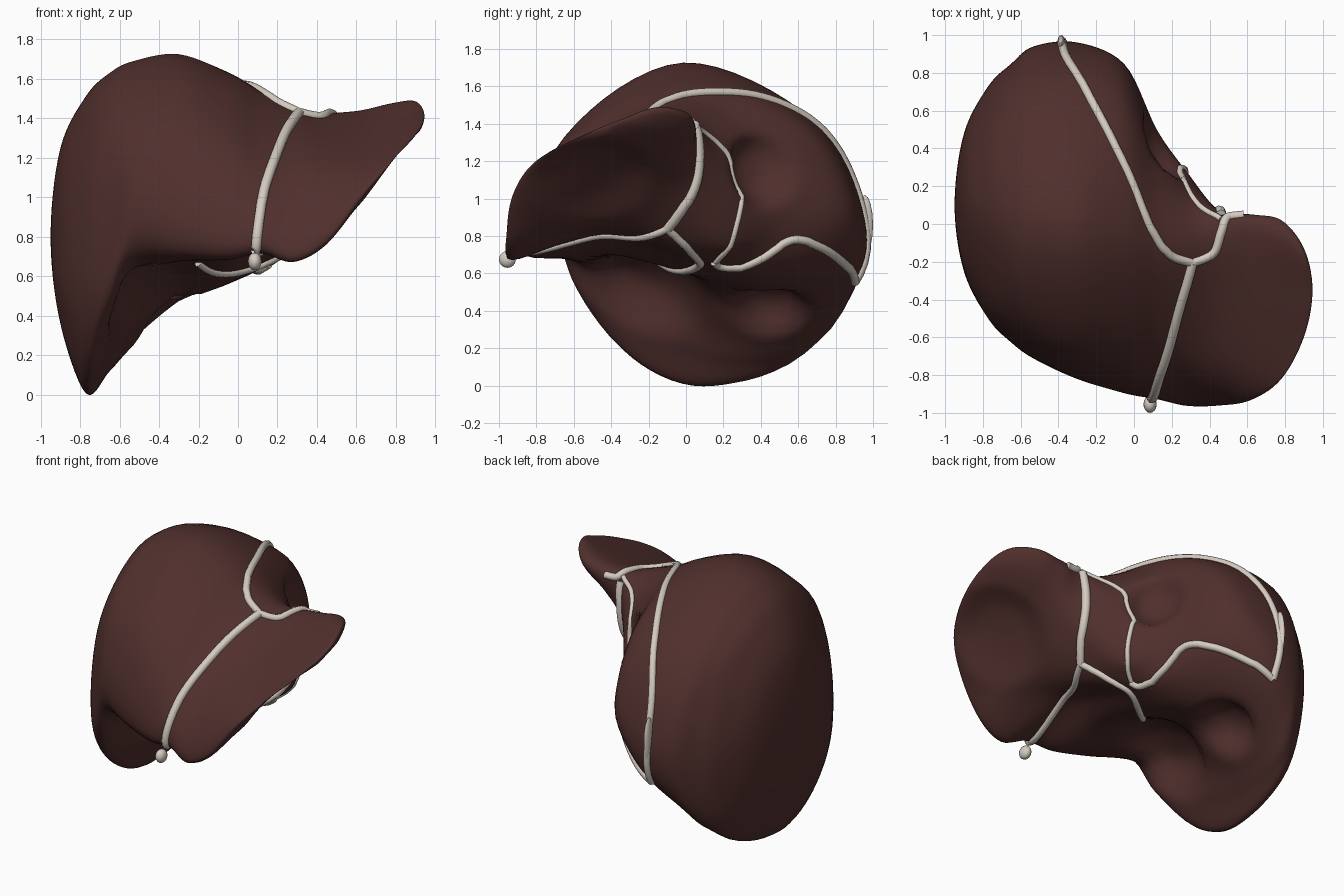
import bpy, bmesh
from mathutils import Vector
from mathutils.bvhtree import BVHTree

if "Cube" in bpy.data.objects:
    bpy.data.objects.remove(bpy.data.objects["Cube"])


def material(name, color):
    m = bpy.data.materials.new(name)
    m.diffuse_color = color
    m.use_nodes = True
    m.node_tree.nodes["Principled BSDF"].inputs["Base Color"].default_value = m.diffuse_color
    return m


def spline(p0, p1, p2, p3, t):
    return 0.5 * (2 * p1 + (p2 - p0) * t + (2 * p0 - 5 * p1 + 4 * p2 - p3) * t * t
                  + (3 * p1 - p0 - 3 * p2 + p3) * t ** 3)


def smooth_loop(pts, steps):
    n = len(pts)
    return [spline(pts[i - 1], pts[i], pts[(i + 1) % n], pts[(i + 2) % n], s / steps)
            for i in range(n) for s in range(steps)]


def smooth_path(pts, steps):
    p = [pts[0] * 2 - pts[1]] + pts + [pts[-1] * 2 - pts[-2]]
    out = [spline(*p[i:i + 4], s / steps) for i in range(len(pts) - 1) for s in range(steps)]
    return out + [pts[-1]]


flesh = material("flesh", (0.08, 0.029, 0.026, 1))
tissue = material("tissue", (0.66, 0.60, 0.53, 1))

# Cross-sections (x, then y,z): front edge, over the top, back, along the underside
right_lobe = [
    (-0.90, [(-.25, .62), (-.18, 1.03), (.1, 1.25), (.38, 1.1), (.48, .8), (.38, .5), (.1, .36), (-.12, .43)]),
    (-0.77, [(-.5, .57), (-.4, 1.18), (.03, 1.51), (.5, 1.32), (.73, .8), (.58, .2), (.08, .005), (-.31, .18)]),
    (-0.65, [(-.62, .62), (-.5, 1.3), (0, 1.63), (.59, 1.4), (.84, .85), (.74, .27), (.25, .12), (-.34, .33)]),
    (-0.53, [(-.69, .77), (-.56, 1.34), (0, 1.69), (.64, 1.43), (.93, .87), (.83, .4), (.38, .25), (-.17, .48)]),
    (-0.30, [(-.8, .74), (-.64, 1.34), (-.02, 1.725), (.68, 1.42), (.95, .9), (.86, .56), (.42, .455), (-.25, .66)]),
    (-0.05, [(-.885, .72), (-.69, 1.25), (-.07, 1.63), (.58, 1.42), (.84, 1.0), (.72, .72), (.3, .56), (-.4, .71)]),
]
left_lobe = [
    (0.12, [(-.915, .73), (-.72, 1.15), (-.12, 1.53), (.34, 1.35), (.5, 1.0), (.42, .75), (.18, .64), (-.4, .79)]),
    (0.28, [(-.955, .68), (-.74, 1.1), (-.18, 1.45), (.12, 1.37), (.27, 1.05), (.22, .78), (-.02, .76), (-.5, .82)]),
    (0.45, [(-.955, .77), (-.78, 1.1), (-.25, 1.37), (0, 1.42), (.07, 1.3), (.03, 1.06), (-.15, .96), (-.6, .87)]),
    (0.62, [(-.93, .99), (-.78, 1.15), (-.32, 1.35), (-.02, 1.44), (.05, 1.36), (-.05, 1.21), (-.3, 1.1), (-.7, .98)]),
    (0.78, [(-.82, 1.18), (-.7, 1.24), (-.35, 1.38), (-.08, 1.475), (.02, 1.43), (-.08, 1.32), (-.35, 1.23), (-.65, 1.17)]),
    (0.90, [(-.6, 1.31), (-.5, 1.36), (-.32, 1.43), (-.18, 1.485), (-.13, 1.46), (-.2, 1.39), (-.35, 1.34), (-.5, 1.3)]),
]
rings = [smooth_loop([Vector((x, y, z)) for y, z in pts], 8) for x, pts in right_lobe + left_lobe]
N = len(rings[0])
pole_a, pole_b = Vector((-.95, .1, .8)), Vector((.945, -.35, 1.41))


def opposite(r):
    return r[N // 2:] + r[:N // 2]


# Loft with rounded poles
lines = [opposite(rings[0]), [pole_a] * N] + rings + [[pole_b] * N, opposite(rings[-1])]
STEPS = 7
loft = [[spline(*(lines[i + k][j] for k in range(4)), s / STEPS) for j in range(N)]
        for i in range(len(lines) - 3) for s in range(STEPS)][1:]
bm = bmesh.new()
vr = [[bm.verts.new(p) for p in r] for r in loft]
a, b = bm.verts.new(pole_a), bm.verts.new(pole_b)
for j in range(N):
    k = (j + 1) % N
    bm.faces.new((a, vr[0][k], vr[0][j]))
    bm.faces.new((b, vr[-1][j], vr[-1][k]))
    for r, q in zip(vr, vr[1:]):
        bm.faces.new((r[j], r[k], q[k], q[j]))
bmesh.ops.recalc_face_normals(bm, faces=bm.faces)
bm.normal_update()


# Organ impressions on the underside and the vein groove at the back
def dent(center, radius, push):
    c, d = Vector(center), Vector(push)
    for v in bm.verts:
        w = 1 - ((v.co - c).length / radius) ** 2
        facing = -v.normal.dot(d.normalized())
        if w > 0 and facing > 0:
            v.co += d * w * w * (3 - 2 * w) * min(1, 2 * facing)
    bm.normal_update()


dent((-.45, -.2, .55), .36, (-.08, 0, .09))
dent((-.38, .45, .42), .22, (-.09, 0, .1))
dent((.70, -.50, 1.08), .36, (-.03, 0, .045))
dent((.15, .40, 1.15), .22, (-.08, -.08, 0))
tree = BVHTree.FromBMesh(bm)
me = bpy.data.meshes.new("liver_body")
bm.to_mesh(me)
bm.free()
me.materials.append(flesh)
me.shade_smooth()
body = bpy.data.objects.new("liver_body", me)
bpy.context.collection.objects.link(body)


# Ligaments: tubes laid on the surface
def ligament(name, pts, radius=0.024):
    path = [tree.find_nearest(p)[0] for p in smooth_path([Vector(p) for p in pts], 6)]
    cu = bpy.data.curves.new(name, 'CURVE')
    cu.dimensions = '3D'
    cu.bevel_depth = radius
    cu.bevel_resolution = 2
    cu.use_fill_caps = True
    sp = cu.splines.new('POLY')
    sp.points.add(len(path) - 1)
    for q, p in zip(sp.points, path):
        q.co = (*p, 1)
    cu.materials.append(tissue)
    ob = bpy.data.objects.new(name, cu)
    bpy.context.collection.objects.link(ob)
    bpy.ops.object.select_all(action='DESELECT')
    ob.select_set(True)
    bpy.context.view_layer.objects.active = ob
    bpy.ops.object.convert(target='MESH')
    bpy.ops.object.shade_smooth()


ligament("falciform_ligament", [(.08, -.96, .68), (.1, -.9, .8), (.13, -.8, 1.02), (.19, -.62, 1.2),
                                (.25, -.43, 1.35), (.32, -.22, 1.46)], .027)
ligament("upper_coronary_ligament", [(.32, -.22, 1.46), (.2, -.17, 1.52), (.1, -.02, 1.57), (0, .2, 1.57),
                                     (-.12, .44, 1.52), (-.25, .68, 1.38), (-.35, .86, 1.15),
                                     (-.38, .96, .9), (-.37, .92, .54)])
ligament("lower_coronary_ligament", [(-.37, .92, .54), (-.25, .84, .66), (-.1, .7, .77), (0, .54, .8),
                                     (.03, .38, .72), (.1, .2, .65), (.15, .15, .67)])
ligament("left_triangular_ligament", [(.32, -.22, 1.46), (.42, -.16, 1.42), (.46, -.05, 1.42),
                                      (.5, .04, 1.4), (.58, .06, 1.4)])
ligament("caudate_border", [(.46, .02, 1.4), (.35, .1, 1.36), (.29, .2, 1.28), (.26, .29, 1.15),
                            (.24, .28, 1.0), (.22, .23, .85), (.15, .16, .66)], .016)
ligament("venous_ligament", [(.46, .04, 1.38), (.43, .05, 1.2), (.37, -.01, 1.02), (.31, -.1, .87)], .028)
ligament("round_ligament", [(.31, -.1, .87), (.22, -.35, .8), (.14, -.65, .77), (.08, -.96, .68)], .022)
ligament("portal_fold", [(.31, -.1, .87), (.22, .02, .76), (.1, .08, .67), (-.05, 0, .64), (-.2, -.15, .67)])

# Loose ligament tips at the front and back
for name, loc, size in (("front_tip", (.085, -.955, .675), (.035, .045, .045)),
                        ("back_tip", (-.385, .955, .86), (.022, .045, .16))):
    bpy.ops.mesh.primitive_uv_sphere_add(segments=16, ring_count=8, location=loc)
    ob = bpy.context.object
    ob.name = name
    ob.scale = size
    ob.data.materials.append(tissue)
    bpy.ops.object.shade_smooth()
